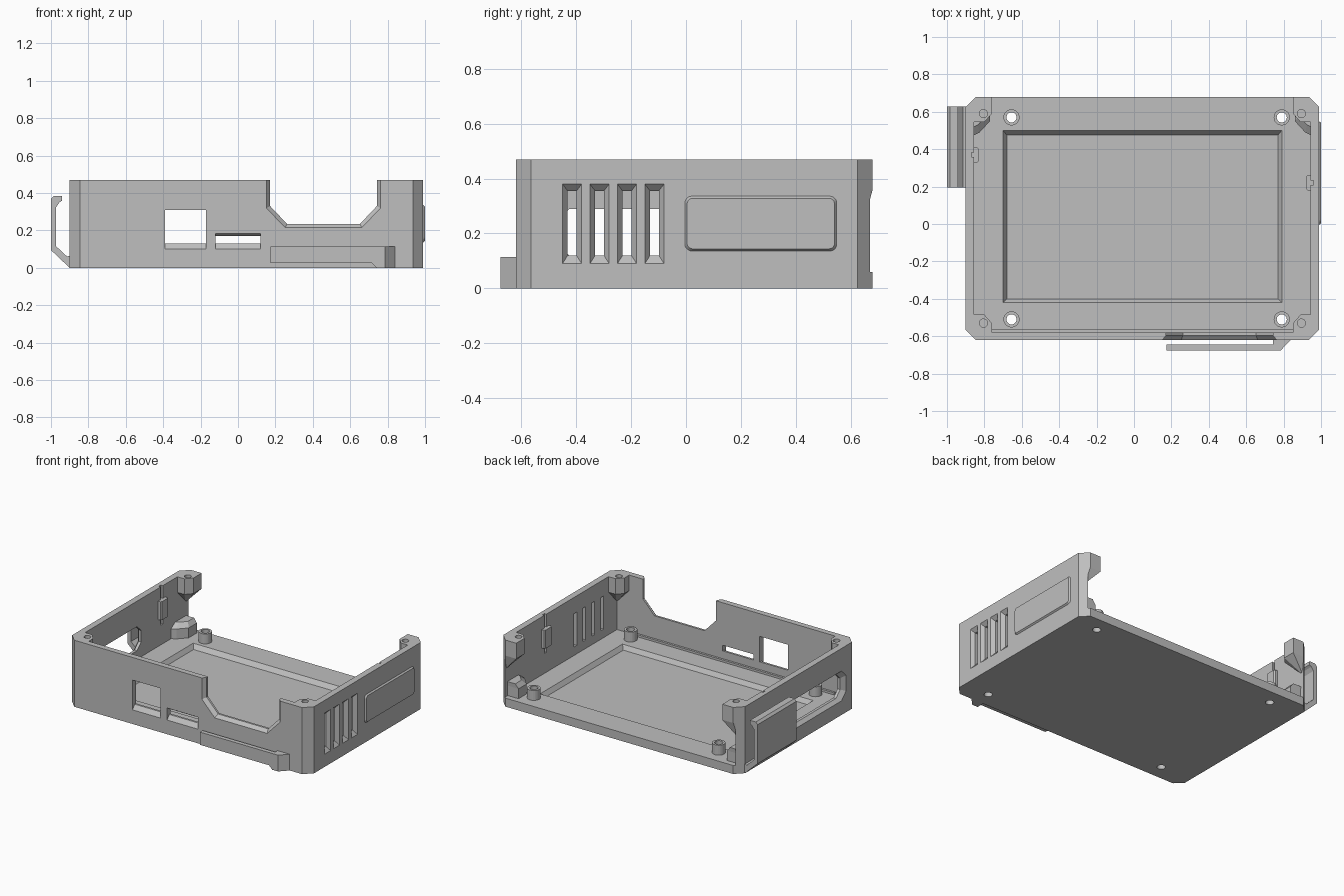
import bpy, bmesh, math

cube = bpy.data.objects.get("Cube")
if cube:
    bpy.data.objects.remove(cube, do_unlink=True)

GREY = (0.52, 0.52, 0.52, 1)
grey = bpy.data.materials.new("plain grey")
grey.use_nodes = True
grey.diffuse_color = GREY
grey.node_tree.nodes["Principled BSDF"].inputs["Base Color"].default_value = GREY

CX, CY = 0.045, 0.03          # centre of the tray
HX, HY, TOP = 0.945, 0.65, 0.47
WALL, FLOOR = 0.045, 0.06
FRONT, RIGHT, LEFT = CY - HY, CX + HX, CX - HX


def place(p, axis, d):
    u, v = p
    return {"X": (d, u, v), "Y": (u, d, v), "Z": (u, v, d)}[axis]


def loft(name, axis, sections):
    """Solid through (distance, outline) sections along an axis."""
    bm = bmesh.new()
    rings = [[bm.verts.new(place(p, axis, d)) for p in outline] for d, outline in sections]
    n = len(rings[0])
    for a, b in zip(rings, rings[1:]):
        for i in range(n):
            j = (i + 1) % n
            bm.faces.new((a[i], a[j], b[j], b[i]))
    bm.faces.new(rings[0])
    bm.faces.new(rings[-1])
    bmesh.ops.recalc_face_normals(bm, faces=bm.faces)
    mesh = bpy.data.meshes.new(name)
    bm.to_mesh(mesh)
    bm.free()
    mesh.materials.append(grey)
    obj = bpy.data.objects.new(name, mesh)
    bpy.context.collection.objects.link(obj)
    return obj


def prism(name, axis, outline, d0, d1):
    return loft(name, axis, [(d0, outline), (d1, outline)])


def rect(u0, v0, u1, v1, r=0, n=1):
    """Rectangle with sharp, chamfered (n=1) or rounded corners."""
    if not r:
        return [(u0, v0), (u1, v0), (u1, v1), (u0, v1)]
    centres = [(u1 - r, v1 - r), (u0 + r, v1 - r), (u0 + r, v0 + r), (u1 - r, v0 + r)]
    return [(cu + r * math.cos(math.pi / 2 * (q + k / n)), cv + r * math.sin(math.pi / 2 * (q + k / n)))
            for q, (cu, cv) in enumerate(centres) for k in range(n + 1)]


def circle(u, v, r, n=24):
    return [(u + r * math.cos(math.tau * i / n), v + r * math.sin(math.tau * i / n)) for i in range(n)]


def cut(obj, cutter):
    cutter.hide_render = True
    mod = obj.modifiers.new("cut", "BOOLEAN")
    mod.operation, mod.solver, mod.object = "DIFFERENCE", "EXACT", cutter
    graph = bpy.context.evaluated_depsgraph_get()
    mesh = bpy.data.meshes.new_from_object(obj.evaluated_get(graph))
    obj.modifiers.clear()
    obj.data = mesh
    mesh.materials.clear()
    mesh.materials.append(grey)
    bpy.data.objects.remove(cutter, do_unlink=True)


def bevelled_cut(axis, face, inward, outer, inner):
    """Wall opening whose rim narrows from outer to inner outline."""
    cut(tray, loft("opening_cutter", axis, [
        (face - inward * 0.02, outer), (face, outer),
        (face + inward * 0.025, inner), (face + inward * 0.1, inner)]))


# Tray with chamfered corners, open at the back
tray = prism("tray", "Z", rect(LEFT, FRONT, RIGHT, CY + HY, 0.055), 0, TOP)
cut(tray, prism("cavity_cutter", "Z",
                rect(LEFT + WALL, FRONT + 0.04, RIGHT - WALL, 1), FLOOR, 1))

# Sloped recess in the floor
pocket = rect(-0.70, -0.42, 0.79, 0.50)
cut(tray, loft("pocket_cutter", "Z", [
    (0.03, rect(-0.68, -0.40, 0.77, 0.475)), (FLOOR, pocket), (0.2, pocket)]))

# Front openings: square port, flat port and the large cutout
bevelled_cut("Y", FRONT, 1, rect(-0.39, 0.10, -0.17, 0.31), rect(-0.39, 0.13, -0.17, 0.31))
bevelled_cut("Y", FRONT, 1, rect(-0.12, 0.10, 0.12, 0.185), rect(-0.12, 0.13, 0.12, 0.17))


def notch(g):
    half = [(0.305 - g, 0.6), (0.305 - g, 0.32 + g / 2), (0.205 - g / 2, 0.215 + g)]
    return [(0.457 - u, v) for u, v in half] + [(0.457 + u, v) for u, v in reversed(half)]


bevelled_cut("Y", FRONT, 1, notch(0), notch(0.02))

# Vent slots in the right wall
for i in range(4):
    y = -0.415 + i * 0.1
    bevelled_cut("X", RIGHT, -1, rect(y - 0.035, 0.09, y + 0.035, 0.38),
                 rect(y - 0.016, 0.12, y + 0.016, 0.355))

# Long slot in the left wall
bevelled_cut("X", LEFT, 1, rect(-0.50, 0.10, 0.17, 0.31, 0.05), rect(-0.47, 0.12, 0.14, 0.29, 0.045))

# Grooves and snap blocks inside the side walls
for side, x, y in (("left", LEFT + WALL, 0.37), ("right", RIGHT - WALL, 0.22)):
    cut(tray, prism("groove_cutter", "Z", rect(x - 0.015, y - 0.012, x + 0.015, y + 0.012), 0.2, 0.6))
    prism(side + "_snap_block", "Z", rect(x - 0.025, y - 0.04, x + 0.025, y + 0.04, 0.008), 0.25, 0.38)

# Screw standoffs with holes through the floor
for i, (x, y) in enumerate((x, y) for x in (-0.655, 0.79) for y in (-0.51, 0.57)):
    standoff = prism(f"standoff_{i + 1}", "Z", circle(x, y, 0.043), 0.04, 0.13)
    for part in (standoff, tray):
        cut(part, prism("hole_cutter", "Z", circle(x, y, 0.027), -0.1, 0.3))

# Corner screw bosses tapering into the corners, with foot blocks at the back
BOSS = [(0.92, 0.515), (0.845, 0.515), (0.805, 0.56), (0.805, 0.65), (0.89, 0.65), (0.92, 0.62)]
FOOT = [(0.91, 0.44), (0.87, 0.46), (0.815, 0.52), (0.815, 0.61), (0.91, 0.61)]
for sx, xname in ((-1, "left"), (1, "right")):
    for sy, yname in ((-1, "front"), (1, "back")):
        def corner(points, t=0.0):
            return [(CX + sx * (u + (0.91 - u) * t), CY + sy * (v + (0.62 - v) * t)) for u, v in points]
        boss = loft(f"{yname}_{xname}_boss", "Z", [
            (0.26, corner(BOSS, 0.9)), (0.36, corner(BOSS)), (TOP, corner(BOSS))])
        cut(boss, prism("screw_cutter", "Z",
                        circle(CX + sx * 0.85, CY + sy * 0.56, 0.022), TOP - 0.1, 0.6))
        if sy > 0:
            loft(f"{xname}_foot_block", "Z", [
                (0.05, corner(FOOT)), (0.13, corner(FOOT)), (0.16, corner(FOOT, 0.25))])

# Low ledge along the inside of the front wall
prism("front_ledge", "Z", rect(-0.76, -0.59, 0.85, -0.565), 0.05, 0.075)

# Raised label panel on the right wall
panel = rect(-0.004, 0.136, 0.549, 0.336, 0.025, 5)
loft("side_panel", "X", [(RIGHT - 0.01, panel), (RIGHT, panel),
                         (1.0, rect(0.004, 0.144, 0.541, 0.328, 0.02, 5))])

# Hooked bracket on the left wall
prism("left_bracket", "Y", [
    (-0.89, 0), (-0.90, 0), (-1.0, 0.095), (-1.0, 0.37), (-0.985, 0.385), (-0.94, 0.385),
    (-0.94, 0.36), (-0.955, 0.35), (-0.972, 0.325), (-0.972, 0.115), (-0.913, 0.06),
    (-0.89, 0.07)], 0.195, 0.628)

# Arm along the bottom of the front wall
arm = prism("front_arm", "Z", [
    (0.175, -0.675), (0.785, -0.675), (0.843, -0.615), (0.742, -0.615),
    (0.742, -0.645), (0.175, -0.645)], 0, 0.115)
cut(arm, prism("arm_cutter", "Y", [
    (0.1, -0.1), (0.1, 0.025), (0.715, 0.025), (0.74, 0), (0.74, -0.1)], -0.8, -0.55))
